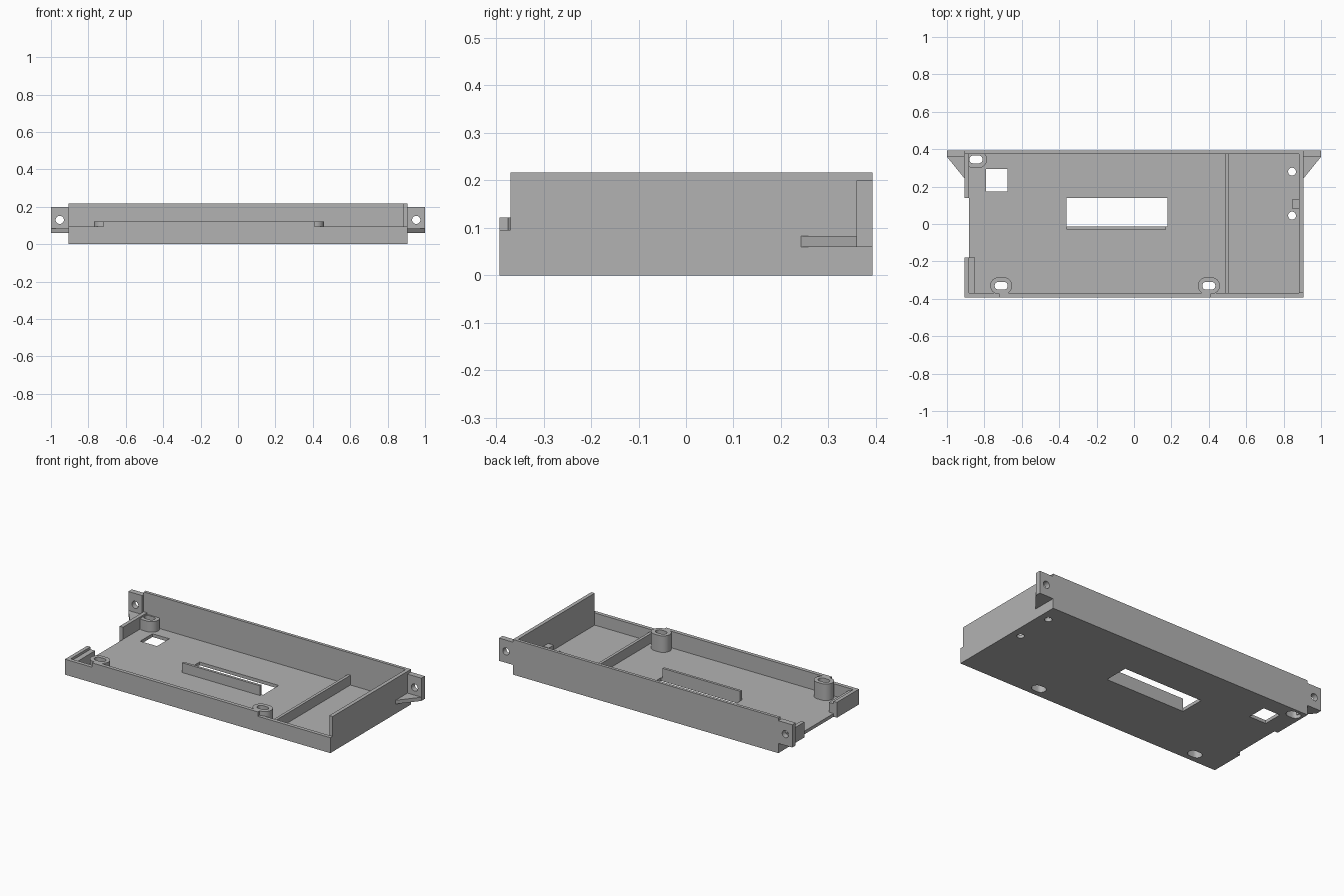
import bpy, bmesh
from math import cos, sin, pi, radians
from mathutils import Matrix

cube = bpy.data.objects.get("Cube")
if cube:
    bpy.data.objects.remove(cube, do_unlink=True)

grey = bpy.data.materials.new("plain_grey")
grey.use_nodes = True
grey.diffuse_color = (0.45, 0.45, 0.45, 1)
grey.node_tree.nodes["Principled BSDF"].inputs["Base Color"].default_value = grey.diffuse_color


def rect(x0, x1, y0, y1):
    return [(x0, y0), (x1, y0), (x1, y1), (x0, y1)]


def oval(cx, cy, r, half=0.0, n=16):
    """Slot outline: two half circles set apart by 2 * half (a circle if half is 0)."""
    pts = [(cx + half + r * cos(a), cy + r * sin(a))
           for a in (-pi / 2 + pi * i / n for i in range(n + 1))]
    left = [(2 * cx - x, 2 * cy - y) for x, y in pts]
    return pts + left if half else pts[:-1] + left[:-1]


def plate(name, loops, lo, hi, upright=False):
    """Extrude an outline with holes along z, or along y if upright (outline in x, z)."""
    curve = bpy.data.curves.new(name, 'CURVE')
    curve.dimensions = '2D'
    curve.fill_mode = 'BOTH'
    curve.extrude = (hi - lo) / 2
    for loop in loops:
        spline = curve.splines.new('POLY')
        spline.points.add(len(loop) - 1)
        for point, (x, y) in zip(spline.points, loop):
            point.co = (x, y, 0, 1)
        spline.use_cyclic_u = True
    helper = bpy.data.objects.new(name + "_outline", curve)
    bpy.context.collection.objects.link(helper)
    bpy.context.view_layer.update()
    graph = bpy.context.evaluated_depsgraph_get()
    mesh = bpy.data.meshes.new_from_object(helper.evaluated_get(graph))
    bpy.data.objects.remove(helper, do_unlink=True)
    bpy.data.curves.remove(curve)

    mid = (lo + hi) / 2
    place = Matrix.Translation((0, mid, 0) if upright else (0, 0, mid))
    if upright:
        place = place @ Matrix.Rotation(radians(90), 4, 'X')
    mesh.transform(place)
    bm = bmesh.new()
    bm.from_mesh(mesh)
    bmesh.ops.remove_doubles(bm, verts=bm.verts, dist=1e-5)
    bmesh.ops.recalc_face_normals(bm, faces=bm.faces)
    bm.to_mesh(mesh)
    bm.free()

    mesh.name = name
    mesh.materials.clear()
    mesh.materials.append(grey)
    obj = bpy.data.objects.new(name, mesh)
    bpy.context.collection.objects.link(obj)
    bpy.ops.object.select_all(action='DESELECT')
    obj.select_set(True)
    bpy.context.view_layer.objects.active = obj
    bpy.ops.object.shade_smooth_by_angle(angle=radians(30))
    return obj


X, FRONT, BACK = 0.905, -0.393, 0.393      # outer limits of the tray
FLOOR, LOW, MID, BOSS, TALL = 0.02, 0.095, 0.08, 0.122, 0.217
SLOT = 0.014

bosses = {
    "front_right_boss": (-0.71, -0.33, BOSS),
    "front_left_boss": (0.40, -0.33, BOSS),
    "back_right_boss": (-0.845, 0.345, 0.085),
}

# Floor with side recess, openings and screw pockets
outline = [(-X, FRONT), (X, FRONT), (X, BACK), (-X, BACK),
           (-X, 0.14), (-0.882, 0.14), (-0.882, -0.178), (-X, -0.178)]
openings = [rect(-0.36, 0.18, -0.014, 0.14), rect(-0.79, -0.675, 0.175, 0.295)]
openings += [oval(0.845, y, 0.021) for y in (0.045, 0.28)]
openings += [oval(x, y, 0.03, SLOT) for x, y, top in bosses.values()]
plate("floor", [outline] + openings, 0, FLOOR)

# Hollow screw bosses, each closed by a slotted cap
for name, (x, y, top) in bosses.items():
    shell = oval(x, y, 0.045, SLOT)
    plate(name, [shell, oval(x, y, 0.03, SLOT)], FLOOR, top - 0.025)
    plate(name + "_cap", [shell, oval(x, y, 0.021, SLOT)], top - 0.025, top)

# Front wall, raised between the two front bosses
plate("front_wall", [[(-X, FLOOR), (X, FLOOR), (X, LOW), (0.41, LOW), (0.41, BOSS),
                      (-0.72, BOSS), (-0.72, LOW), (-X, LOW)]], FRONT, -0.37, True)

# Remaining walls and ribs
blocks = {
    "back_wall": (-X, X, 0.374, BACK, TALL),
    "left_wall": (0.882, X, -0.37, 0.374, TALL),
    "right_wall_back": (-X, -0.882, 0.14, 0.374, LOW),
    "right_wall_front": (-X, -0.882, -0.37, -0.178, LOW),
    "right_ledge": (-0.882, -0.85, -0.37, -0.178, MID),
    "divider": (0.487, 0.505, -0.37, 0.374, MID),
    "slot_rib": (-0.36, 0.17, -0.03, -0.014, MID),
    "locating_block": (0.845, 0.882, 0.082, 0.13, MID),
}
for name, (x0, x1, y0, y1, top) in blocks.items():
    plate(name, [rect(x0, x1, y0, y1)], FLOOR, top)

# Mounting ears with triangular gussets
for side, s in (("left", 1), ("right", -1)):
    ear = [(s * x, z) for x, z in rect(X, 1.0, 0.06, 0.2)]
    plate(side + "_ear", [ear, oval(s * 0.953, 0.13, 0.022)], 0.359, BACK, True)
    gusset = [(s * X, 0.242), (s * 1.0, 0.359), (s * X, 0.359)]
    plate(side + "_gusset", [gusset], 0.06, 0.083)
